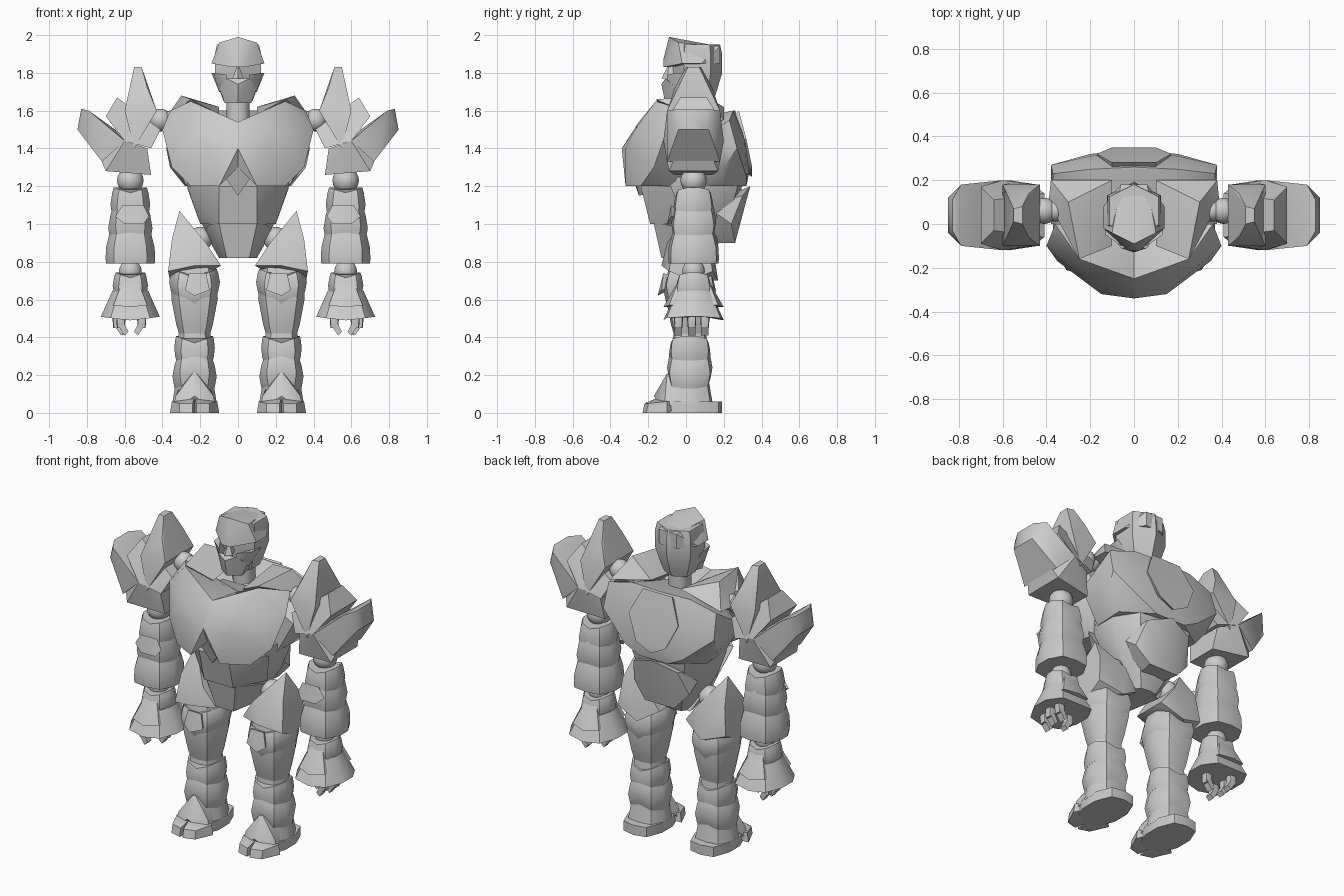
import bpy, bmesh, math

cube = bpy.data.objects.get("Cube")
if cube:
    bpy.data.objects.remove(cube, do_unlink=True)

GREY = (.6, .6, .6, 1)
stone = bpy.data.materials.new("stone_grey")
stone.use_nodes = True
stone.diffuse_color = GREY
stone.node_tree.nodes["Principled BSDF"].inputs["Base Color"].default_value = GREY

CENTRE = (0, .06)      # x, y of the trunk axis
ARM = (.57, .04)       # x, y of the arm axis
LEG = (.23, .02)       # x, y of the leg axis
parts = []


def finish(name, bm, mirrored):
    """Turn a bmesh into a named object, mirrored to the other side if asked."""
    bmesh.ops.recalc_face_normals(bm, faces=bm.faces[:])
    mesh = bpy.data.meshes.new(name)
    bm.to_mesh(mesh)
    bm.free()
    mesh.materials.append(stone)
    obj = bpy.data.objects.new(name, mesh)
    bpy.context.collection.objects.link(obj)
    if mirrored:
        modifier = obj.modifiers.new("other_side", "MIRROR")
        modifier.use_mirror_merge = False
    parts.append(obj)


def rock(name, points, mirrored=True):
    """Convex faceted block around a few corner points."""
    bm = bmesh.new()
    for point in points:
        bm.verts.new(point)
    hull = bmesh.ops.convex_hull(bm, input=bm.verts[:])
    inner = {v for v in hull["geom_interior"] if isinstance(v, bmesh.types.BMVert)}
    bmesh.ops.delete(bm, geom=list(inner), context="VERTS")
    finish(name, bm, mirrored)


def centre_rock(name, points):
    """Block on the middle plane: each corner also appears on the other side."""
    rock(name, points + [(-x, y, z) for x, y, z in points if x], mirrored=False)


def arm_rock(name, points):
    """Block on the arm axis: corners (x, half depth, z) go to front and back."""
    middle = ARM[1]
    rock(name, [(x, middle + sign * depth, z) for x, depth, z in points for sign in (-1, 1)])


def barrel(name, axis, low, high, radius, depth=None, ends=(1, 1), bulge=.2,
           chevron=0, sides=10, mirrored=True):
    """Upright boxy barrel; ends scale its rims, chevron lifts its flanks."""
    depth = depth or radius
    bm = bmesh.new()
    loops = []
    for t in (0, .15, .5, .85, 1):
        scale = (ends[0] + (ends[1] - ends[0]) * t) * (1 + bulge * math.sin(math.pi * t))
        loop = []
        for i in range(sides):
            angle = math.tau * i / sides - math.pi / 2
            c, s = math.cos(angle), math.sin(angle)
            boxy = scale / math.sqrt(max(abs(c), abs(s)))
            loop.append(bm.verts.new((axis[0] + radius * c * boxy,
                                      axis[1] + depth * s * boxy,
                                      low + (high - low) * t + chevron * (abs(c) - .5))))
        loops.append(loop)
    for lower, upper in zip(loops, loops[1:]):
        for i in range(sides):
            bm.faces.new((lower[i - 1], lower[i], upper[i], upper[i - 1]))
    bm.faces.new(loops[0])
    bm.faces.new(loops[-1])
    finish(name, bm, mirrored)


def ball(name, axis, height, radius):
    bm = bmesh.new()
    bmesh.ops.create_uvsphere(bm, u_segments=16, v_segments=10, radius=radius)
    bmesh.ops.translate(bm, verts=bm.verts[:], vec=(*axis, height))
    finish(name, bm, True)


# Head: hexagonal skull, crested brow, cheeks and faceted mask
barrel("skull", CENTRE, low=1.65, high=1.95, radius=.15, ends=(.55, .8), bulge=.3,
       sides=6, mirrored=False)
centre_rock("brow", [(0, -.09, 1.99), (.1, -.04, 1.96), (.14, -.02, 1.85), (.03, -.12, 1.83),
                     (0, -.12, 1.87), (.06, .18, 1.94), (.06, .18, 1.85), (.14, .08, 1.85)])
centre_rock("nose", [(0, -.09, 1.85), (0, -.13, 1.77), (.03, -.1, 1.77), (0, 0, 1.8)])
rock("cheek", [(.06, -.1, 1.79), (.13, -.05, 1.8), (.14, .03, 1.8), (.1, -.04, 1.7),
               (.05, -.1, 1.73), (.08, .05, 1.7)])
centre_rock("face_mask", [(0, -.13, 1.74), (.06, -.11, 1.77), (.1, -.05, 1.72),
                          (.07, -.06, 1.64), (0, -.11, 1.64), (.06, .06, 1.66)])
barrel("neck", CENTRE, low=1.5, high=1.66, radius=.06, bulge=0, sides=12, mirrored=False)

# Torso: swollen chest halves over a back shell, tapering to the pelvis
rock("chest", [(0, -.25, 1.54), (0, -.34, 1.4), (0, -.3, 1.3), (.1, -.32, 1.2),
               (.25, -.24, 1.2), (.15, -.32, 1.4), (.35, -.17, 1.3), (.4, -.1, 1.5),
               (.36, 0, 1.6), (.25, -.16, 1.65), (.2, -.27, 1.5), (0, 0, 1.5), (.2, 0, 1.2)])
rock("shoulder_ridge", [(.25, -.16, 1.66), (.3, .1, 1.68), (.39, .1, 1.55), (.38, .2, 1.55),
                        (.1, .2, 1.62), (.1, -.1, 1.58), (.2, 0, 1.5)])
centre_rock("back_shell", [(0, .26, 1.6), (.2, .25, 1.6), (.37, .23, 1.55), (.38, .27, 1.4),
                           (.2, .31, 1.45), (0, .34, 1.3), (.2, .32, 1.25), (.36, .2, 1.3),
                           (.28, .2, 1.2), (.1, .32, 1.2), (.38, 0, 1.4), (.1, 0, 1.55),
                           (.27, 0, 1.2)])
centre_rock("spine_plate", [(.1, .28, 1.6), (.17, .32, 1.45), (.1, .35, 1.3), (0, .35, 1.25),
                            (.1, .1, 1.4)])
barrel("waist", CENTRE, low=.82, high=1.25, radius=.28, depth=.24, ends=(.3, 1), mirrored=False)
centre_rock("belly_plate", [(.27, -.08, 1.2), (.1, -.24, 1.2), (.2, -.13, 1.1), (.1, -.19, 1),
                            (0, -.2, 1.1), (.2, 0, 1)])
centre_rock("sternum_plate", [(0, -.3, 1.3), (.07, -.27, 1.25), (0, -.25, 1.15), (0, 0, 1.2)])
centre_rock("pelvis_plate", [(.15, -.12, 1), (.1, -.17, 1), (.06, -.13, .82), (.18, .05, .96),
                             (.1, .1, .82)])
centre_rock("lower_back_plate", [(0, .34, 1.2), (.15, .3, 1.15), (.19, .24, 1), (.1, .26, .9),
                                 (.2, .1, 1.1), (.05, 0, .9)])

# Shoulders: joint, horned block, flared outer pad and lower cuff
ball("shoulder_ball", (.41, .06), height=1.55, radius=.06)
ball("shoulder_socket", (.36, .06), height=1.55, radius=.05)
arm_rock("shoulder_horn", [(.55, .03, 1.83), (.51, .04, 1.83), (.48, .1, 1.72), (.43, .14, 1.6),
                           (.6, .14, 1.6), (.55, .15, 1.4)])
arm_rock("shoulder_block", [(.41, .1, 1.5), (.64, .07, 1.67), (.7, .13, 1.57), (.6, .16, 1.44),
                            (.46, .14, 1.4)])
arm_rock("shoulder_pad", [(.83, .07, 1.61), (.79, .14, 1.6), (.85, .08, 1.5), (.72, .14, 1.33),
                          (.6, .16, 1.44), (.65, .05, 1.5)])
arm_rock("shoulder_cuff", [(.46, .1, 1.26), (.7, .13, 1.28), (.6, .16, 1.44), (.48, .12, 1.4),
                           (.73, .1, 1.35)])

# Arms: stacked forearm plates between ball joints
ball("elbow_ball", ARM, height=1.23, radius=.07)
barrel("forearm_top", ARM, low=1, high=1.18, radius=.09, chevron=.03)
barrel("forearm_middle", ARM, low=.9, high=1.09, radius=.1, chevron=-.04)
barrel("forearm_cuff", ARM, low=.79, high=.96, radius=.12, ends=(1.1, .9), bulge=.1)
rock("forearm_guard", [(.5, -.08, 1.1), (.61, -.08, 1.1), (.65, -.08, 1.04), (.6, -.1, 1),
                       (.5, -.1, 1), (.47, -.08, 1.04), (.56, 0, 1.05)])
ball("wrist_ball", ARM, height=.75, radius=.06)

# Hands: flared gauntlet with ridges and hooked fingers
barrel("gauntlet_top", ARM, low=.59, high=.73, radius=.08, chevron=.03)
barrel("gauntlet_flare", ARM, low=.5, high=.64, radius=.16, ends=(1, .6), bulge=0, chevron=.02)
arm_rock("gauntlet_ridge", [(.53, .08, .7), (.61, .08, .7), (.66, .13, .57), (.48, .13, .57),
                            (.57, .16, .56)])
for name, x, y in (("first", .63, .1), ("middle", .64, .03), ("last", .62, -.04),
                   ("thumb", .51, .03)):
    inward = math.copysign(.02, ARM[0] - x)
    barrel(name + "_knuckle", (x, y), low=.45, high=.54, radius=.02, sides=8)
    rock(name + "_tip", [(x + shift, y + side, z) for side in (-.02, .02)
                         for shift, z in ((-.02, .47), (.02, .47), (inward, .41),
                                          (inward * 2, .43))])

# Legs: hip joint, spiked thigh shell, knee and shin plates
ball("hip_ball", (.2, .05), height=.92, radius=.065)
rock("thigh_shell", [(.31, .03, 1.07), (.35, -.06, .92), (.35, .12, .92), (.37, -.09, .75),
                     (.37, .14, .75), (.17, -.1, .9), (.18, .14, .9), (.09, -.08, .78),
                     (.09, .13, .78), (.23, -.13, .78), (.22, .17, .7), (.36, .03, .7)])
barrel("lower_thigh", LEG, low=.41, high=.8, radius=.11, ends=(.75, .95), bulge=.35)
barrel("thigh_band", LEG, low=.6, high=.74, radius=.12, bulge=.15, chevron=.05)
rock("knee_guard", [(.17, -.12, .74), (.26, -.12, .74), (.28, -.13, .65), (.23, -.15, .62),
                    (.15, -.13, .65), (.22, 0, .7)])
barrel("ankle_core", LEG, low=.1, high=.46, radius=.08)
barrel("shin_top", LEG, low=.26, high=.39, radius=.1, bulge=.1, chevron=.04)
barrel("shin_bottom", LEG, low=.13, high=.3, radius=.1, chevron=-.05)

# Feet: heel block, sloping instep and two cloven toes
barrel("heel", LEG, low=0, high=.06, radius=.12, depth=.17, bulge=0)
barrel("foot_collar", LEG, low=.05, high=.18, radius=.11, ends=(1.1, .9), bulge=0)
rock("instep", [(LEG[0] + side * x, y, z) for side in (-1, 1) for x, y, z in
                ((.01, -.1, .21), (.1, -.11, .09), (0, -.17, .09), (.12, -.12, 0),
                 (.06, .05, .18))])
for label, side in (("inner", -1), ("outer", 1)):
    rock(label + "_toe", [(LEG[0] + side * x, y, z) for x, y, z in
                          ((.01, -.23, 0), (.01, -.22, .05), (.08, -.21, 0), (.08, -.2, .05),
                           (.13, -.1, 0), (.12, -.1, .06), (0, -.15, .08), (0, -.15, 0),
                           (0, 0, .05))])

# Smooth the plates while keeping their rims crisp
bpy.ops.object.select_all(action="DESELECT")
for obj in parts:
    obj.select_set(True)
bpy.context.view_layer.objects.active = parts[0]
bpy.ops.object.shade_smooth_by_angle(angle=math.radians(38))
